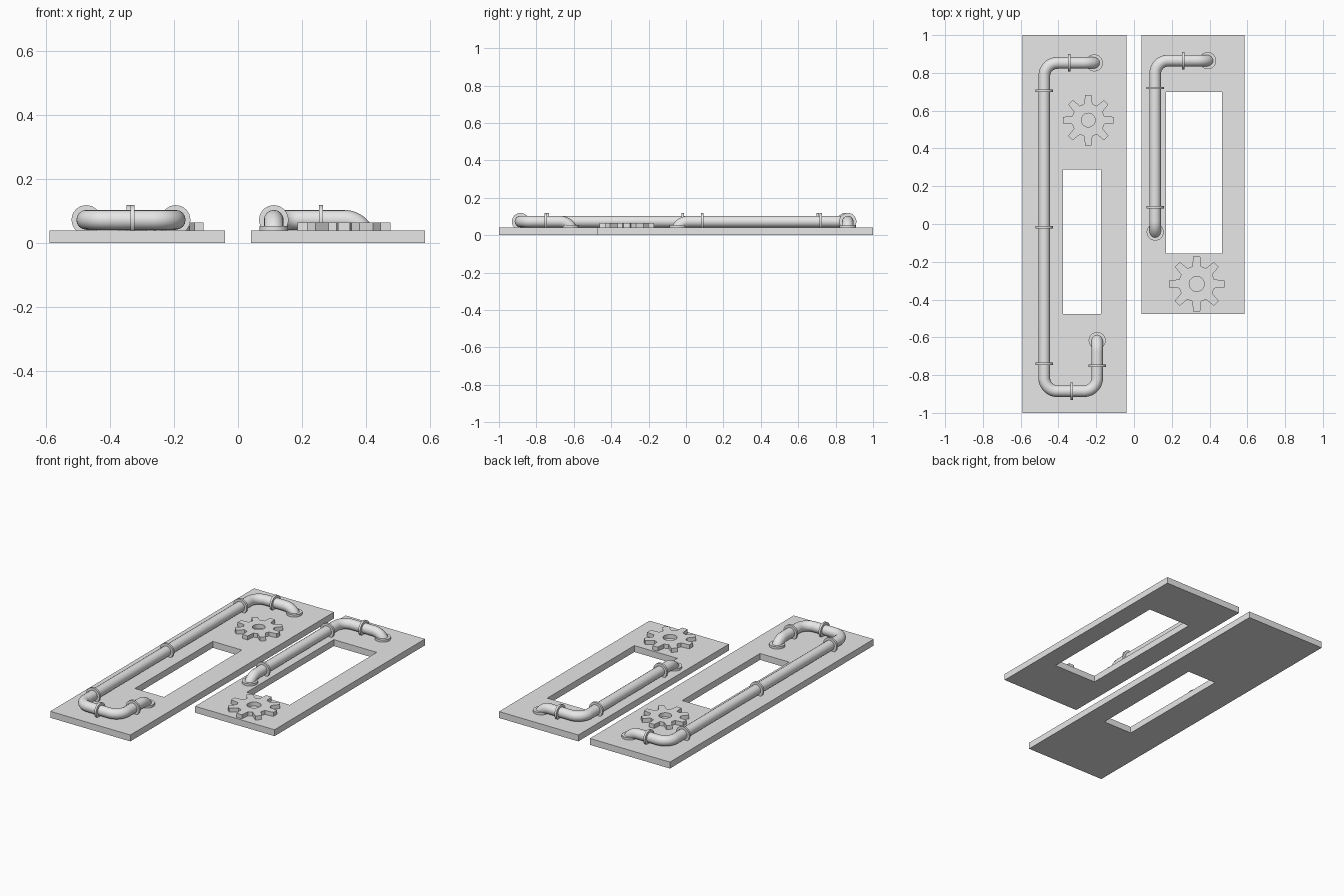
import bpy, bmesh, math
from mathutils import Vector

cube = bpy.data.objects.get("Cube")
if cube:
    bpy.data.objects.remove(cube, do_unlink=True)

grey = bpy.data.materials.new("plain grey")
grey.use_nodes = True
grey.diffuse_color = (0.8, 0.8, 0.8, 1)
grey.node_tree.nodes["Principled BSDF"].inputs["Base Color"].default_value = (0.8, 0.8, 0.8, 1)

PLATE = 0.04      # plate thickness
PIPE_Z = 0.073    # height of the pipe's centre line
PIPE_R = 0.031
BEND = 0.07       # bend radius of the centre line


def finish(obj, name):
    obj.name = name
    obj.data.materials.clear()
    obj.data.materials.append(grey)
    bpy.ops.object.select_all(action='DESELECT')
    obj.select_set(True)
    bpy.context.view_layer.objects.active = obj
    bpy.ops.object.shade_smooth_by_angle(angle=math.radians(30))
    return obj


def slab(name, loops, z0, z1):
    """Extrude an outline with holes from z0 to z1."""
    bm = bmesh.new()
    for loop in loops:
        verts = [bm.verts.new((x, y, z0)) for x, y in loop]
        for a, b in zip(verts, verts[1:] + verts[:1]):
            bm.edges.new((a, b))
    bmesh.ops.triangle_fill(bm, edges=bm.edges[:], use_beauty=True)
    grown = bmesh.ops.extrude_face_region(bm, geom=bm.faces[:], use_keep_orig=True)
    top = [g for g in grown["geom"] if isinstance(g, bmesh.types.BMVert)]
    bmesh.ops.translate(bm, verts=top, vec=(0, 0, z1 - z0))
    bmesh.ops.recalc_face_normals(bm, faces=bm.faces[:])
    mesh = bpy.data.meshes.new(name)
    bm.to_mesh(mesh)
    bm.free()
    obj = bpy.data.objects.new(name, mesh)
    bpy.context.collection.objects.link(obj)
    return finish(obj, name)


def rect(x0, x1, y0, y1):
    return [(x0, y0), (x1, y0), (x1, y1), (x0, y1)]


def polar(cx, cy, r, a):
    return (cx + r * math.cos(a), cy + r * math.sin(a))


def gear(name, cx, cy, r):
    """Eight tapered teeth around a round bore."""
    outline = []
    for i in range(8):
        a = i * math.pi / 4
        for radius, off in ((0.65, -0.25), (1, -0.125), (1, 0.125), (0.65, 0.25)):
            outline.append(polar(cx, cy, r * radius, a + off))
    bore = [polar(cx, cy, r * 0.27, i * math.pi / 16) for i in range(32)]
    slab(name, [outline, bore], PLATE, 0.065)


def disc(name, loc, r, depth, rot=(0, 0, 0)):
    bpy.ops.mesh.primitive_cylinder_add(vertices=32, radius=r, depth=depth,
                                        location=loc, rotation=rot)
    finish(bpy.context.object, name)


def pipe(name, corners):
    """Round pipe along a path with filleted right-angle corners, diving at both ends."""
    def at(p, z):
        return Vector((p[0], p[1], z))
    low = PIPE_Z - BEND
    path = [at(corners[0], low)] + [at(c, PIPE_Z) for c in corners] + [at(corners[-1], low)]
    points = []
    for prev, c, nxt in zip(path, path[1:], path[2:]):
        u, v = (prev - c).normalized(), (nxt - c).normalized()
        centre = c + (u + v) * BEND
        for i in range(13):
            t = i / 12 * math.pi / 2
            points.append(centre - v * BEND * math.cos(t) - u * BEND * math.sin(t))
    curve = bpy.data.curves.new(name, 'CURVE')
    curve.dimensions = '3D'
    curve.bevel_depth = PIPE_R
    curve.bevel_resolution = 6
    spline = curve.splines.new('POLY')
    spline.points.add(len(points) - 1)
    for sp, p in zip(spline.points, points):
        sp.co = (*p, 1)
    obj = bpy.data.objects.new(name, curve)
    bpy.context.collection.objects.link(obj)
    bpy.ops.object.select_all(action='DESELECT')
    obj.select_set(True)
    bpy.context.view_layer.objects.active = obj
    bpy.ops.object.convert(target='MESH')
    finish(bpy.context.object, name)
    # Flat flanges where the pipe enters the plate
    for end, inner in ((corners[0], corners[1]), (corners[-1], corners[-2])):
        back = (at(inner, 0) - at(end, 0)).normalized() * 0.012
        disc(name + "_flange", at(end, PLATE + 0.007) + back, 0.045, 0.014)


def collars(name, spots):
    for x, y, axis in spots:
        rot = (0, math.pi / 2, 0) if axis == 'x' else (math.pi / 2, 0, 0)
        disc(name, (x, y, PIPE_Z), 0.046, 0.013, rot)


# Plates with window openings
slab("right_plate", [rect(-0.59, -0.04, -1, 1), rect(-0.375, -0.175, -0.477, 0.288)], 0, PLATE)
slab("left_plate", [rect(0.04, 0.585, -0.477, 1), rect(0.17, 0.465, -0.157, 0.698)], 0, PLATE)

# Gears
gear("right_gear", -0.242, 0.55, 0.135)
gear("left_gear", 0.332, -0.317, 0.147)

# Pipes
pipe("right_pipe", [(-0.198, 0.853), (-0.475, 0.853), (-0.475, -0.885),
                    (-0.195, -0.885), (-0.195, -0.605)])
pipe("left_pipe", [(0.402, 0.865), (0.112, 0.865), (0.112, -0.055)])

# Pipe collars
collars("right_collar", [(-0.342, 0.853, 'x'), (-0.475, 0.705, 'y'), (-0.475, -0.018, 'y'),
                         (-0.475, -0.74, 'y'), (-0.33, -0.885, 'x'), (-0.195, -0.75, 'y')])
collars("left_collar", [(0.26, 0.865, 'x'), (0.112, 0.72, 'y'), (0.112, 0.088, 'y')])
